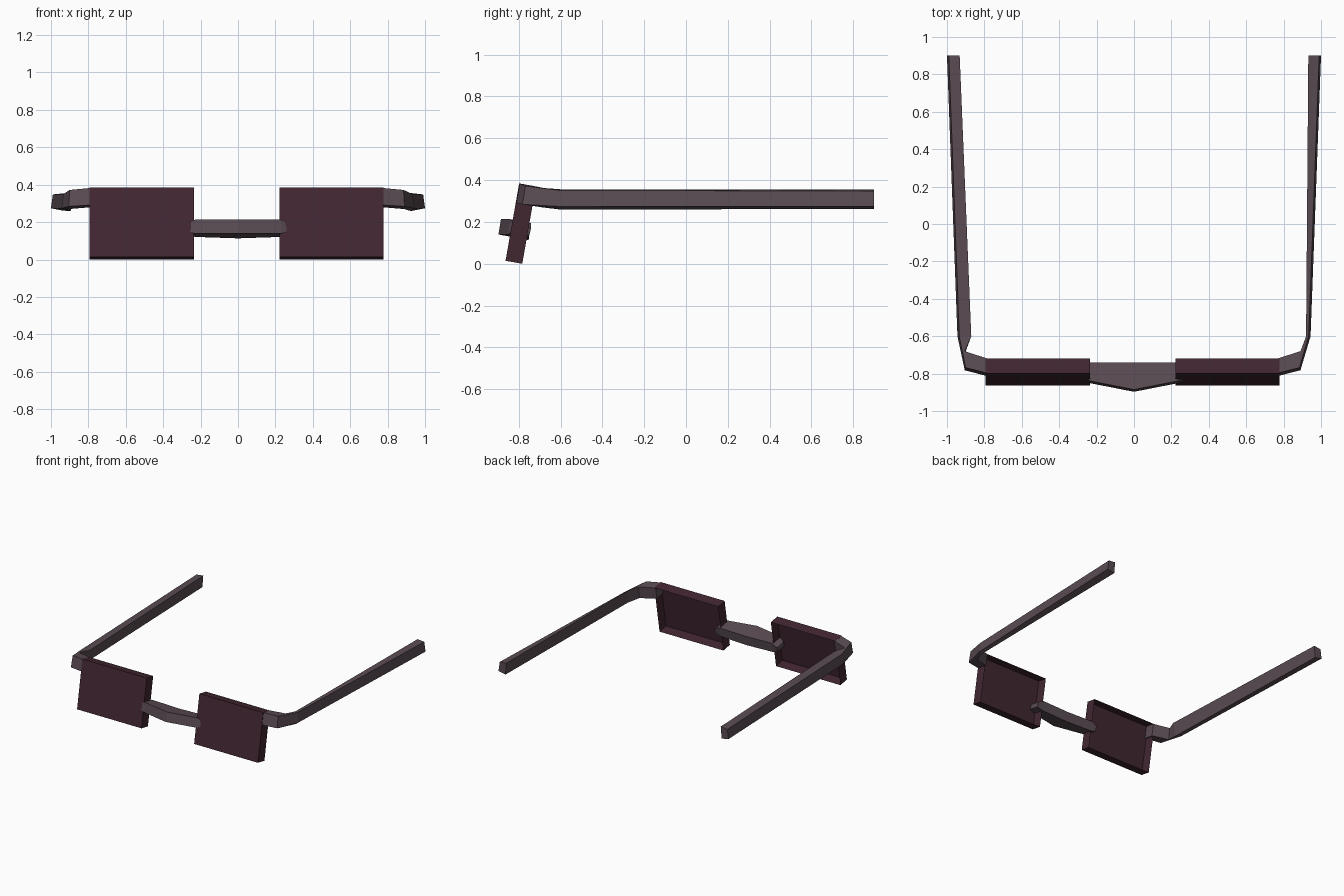
import bpy, bmesh

if "Cube" in bpy.data.objects:
    bpy.data.objects.remove(bpy.data.objects["Cube"])


def material(name, rgb):
    m = bpy.data.materials.new(name)
    m.diffuse_color = (*rgb, 1)
    m.use_nodes = True
    m.node_tree.nodes["Principled BSDF"].inputs["Base Color"].default_value = m.diffuse_color
    return m


lens_mat = material("dark maroon", (0.054, 0.020, 0.031))
frame_mat = material("mauve grey", (0.102, 0.072, 0.087))


def loft(name, rings, mat, caps=(True, True)):
    """Join four-cornered sections into one flat-faced solid."""
    bm = bmesh.new()
    vs = [[bm.verts.new(p) for p in ring] for ring in rings]
    for a, b in zip(vs, vs[1:]):
        for i in range(4):
            j = (i + 1) % 4
            bm.faces.new((a[i], a[j], b[j], b[i]))
    if caps[0]:
        bm.faces.new(vs[0][::-1])
    if caps[1]:
        bm.faces.new(vs[-1])
    bmesh.ops.recalc_face_normals(bm, faces=bm.faces)
    me = bpy.data.meshes.new(name)
    bm.to_mesh(me)
    bm.free()
    me.materials.append(mat)
    ob = bpy.data.objects.new(name, me)
    bpy.context.collection.objects.link(ob)
    return ob


# Lenses: tilted boxes, open at the back
for name, x0, x1 in (("left_lens", -0.795, -0.235), ("right_lens", 0.223, 0.778)):
    front = [(x0, -0.863, 0.014), (x1, -0.863, 0.014), (x1, -0.798, 0.384), (x0, -0.798, 0.384)]
    back = [(x, y + 0.08, z - 0.014) for x, y, z in front]
    loft(name, [front, back], lens_mat, caps=(True, False))


# Bridge: pointed at the front, straight at the back, tilted with the lenses
def bridge_section(x, y, top, bottom):
    drop = 0.17 * (-0.74 - y)
    return [(x, y + 0.012, top), (x, y, bottom),
            (x, -0.753, bottom - drop), (x, -0.741, top - drop)]


loft("bridge", [bridge_section(-0.272, -0.834, 0.185, 0.150),
                bridge_section(-0.23, -0.852, 0.213, 0.140),
                bridge_section(0, -0.897, 0.214, 0.140),
                bridge_section(0.23, -0.852, 0.213, 0.140),
                bridge_section(0.272, -0.834, 0.185, 0.150)], frame_mat)

# Arms: sections run outer top, outer bottom, inner bottom, inner top
for name, s, root, corner, inner in (("left_arm", -1, 0.785, 0.905, (0.895, 0.870)),
                                     ("right_arm", 1, 0.768, 0.890, (0.925, 0.920))):
    rings = [
        [(root, -0.797, 0.383), (root, -0.813, 0.292), (root, -0.735, 0.280), (root, -0.719, 0.370)],
        [(corner - 0.005, -0.768, 0.372), (corner, -0.782, 0.284),
         (corner - 0.002, -0.690, 0.270), (corner, -0.680, 0.362)],
        [(0.934, -0.60, 0.350), (0.944, -0.60, 0.274), (inner[0], -0.60, 0.259), (inner[1], -0.60, 0.356)],
        [(0.990, 0.90, 0.348), (1.0, 0.90, 0.274), (0.940, 0.90, 0.262), (0.932, 0.90, 0.354)],
    ]
    loft(name, [[(s * x, y, z) for x, y, z in r] for r in rings], frame_mat)
